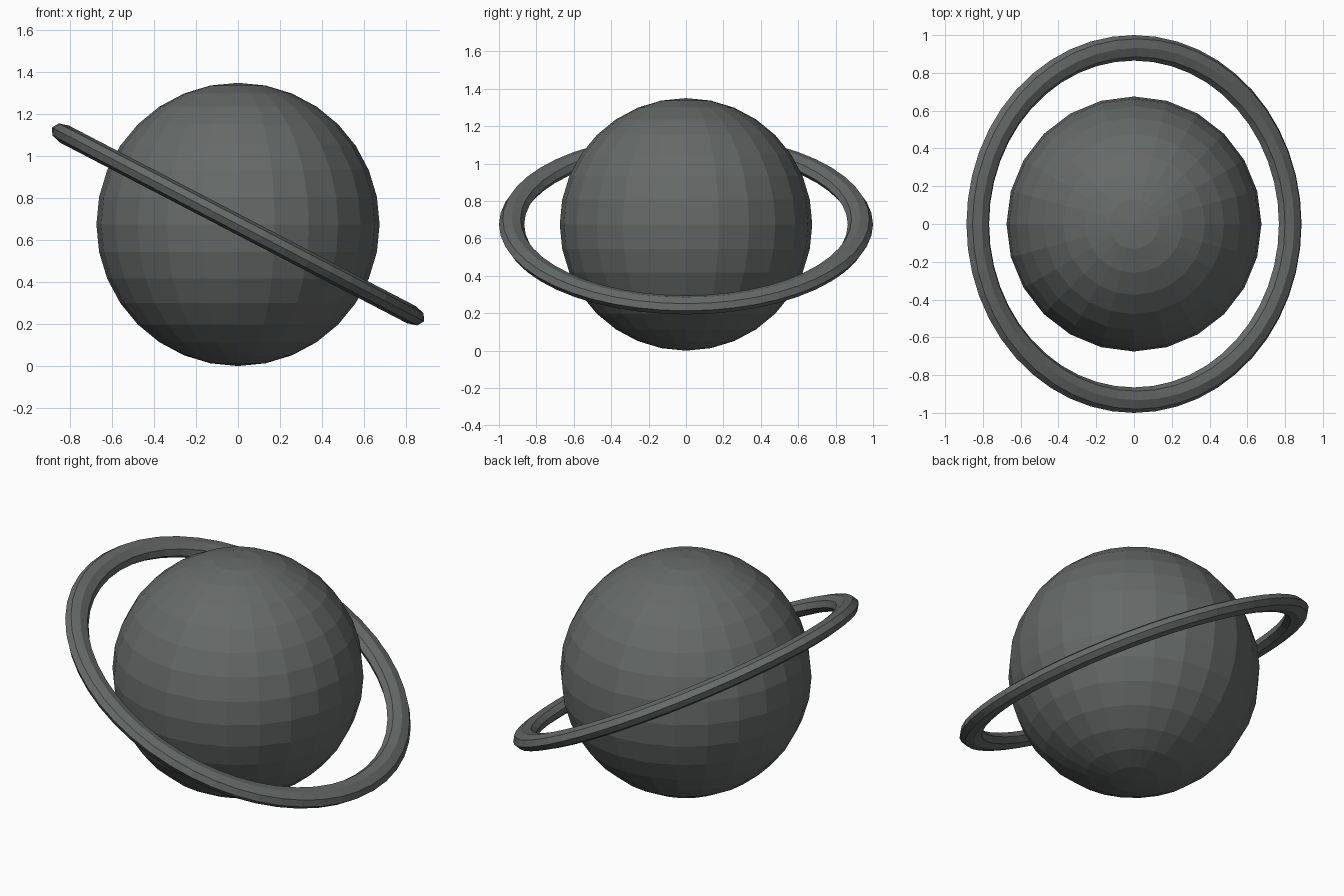
import bpy
import math

if "Cube" in bpy.data.objects:
    bpy.data.objects.remove(bpy.data.objects["Cube"])

R = 0.675          # globe radius, also its centre height
TILT = math.radians(27.5)

# One flat grey for the whole model
grey = bpy.data.materials.new("dark_grey")
grey.diffuse_color = (0.132, 0.143, 0.138, 1.0)
grey.use_nodes = True
grey.node_tree.nodes["Principled BSDF"].inputs["Base Color"].default_value = grey.diffuse_color


def finish(name):
    obj = bpy.context.object
    obj.name = name
    obj.data.materials.append(grey)
    bpy.ops.object.shade_flat()
    return obj


# Faceted globe
bpy.ops.mesh.primitive_uv_sphere_add(segments=24, ring_count=16, radius=R,
                                     location=(0, 0, R))
finish("planet_globe")

# Slightly flattened ring, high on -x and low on +x
bpy.ops.mesh.primitive_torus_add(major_segments=48, minor_segments=8,
                                 major_radius=0.9325, minor_radius=0.0675,
                                 location=(0, 0, R), rotation=(0, TILT, 0))
ring = finish("planet_ring")
ring.scale = (1, 1, 0.68)
